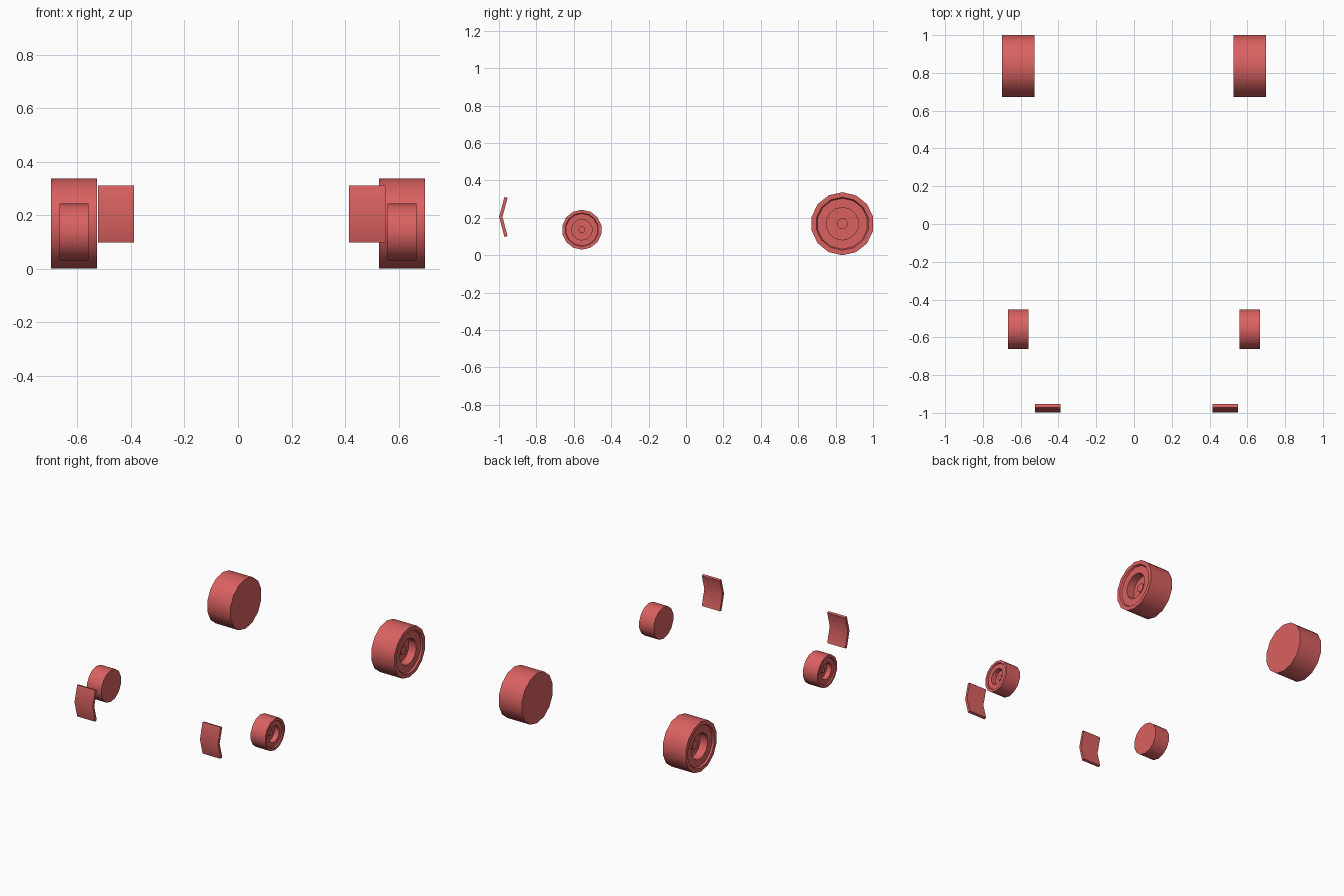
import bpy, bmesh
from math import sin, cos, pi, radians

if "Cube" in bpy.data.objects:
    bpy.data.objects.remove(bpy.data.objects["Cube"])

red = bpy.data.materials.new("red")
red.diffuse_color = (0.7, 0.12, 0.12, 1)
red.use_nodes = True
red.node_tree.nodes["Principled BSDF"].inputs["Base Color"].default_value = red.diffuse_color


def finish(bm, name):
    bmesh.ops.recalc_face_normals(bm, faces=bm.faces)
    mesh = bpy.data.meshes.new(name)
    bm.to_mesh(mesh)
    bm.free()
    mesh.materials.append(red)
    ob = bpy.data.objects.new(name, mesh)
    bpy.context.collection.objects.link(ob)
    bpy.ops.object.select_all(action='DESELECT')
    ob.select_set(True)
    bpy.context.view_layer.objects.active = ob
    bpy.ops.object.shade_smooth_by_angle(angle=radians(40))
    return ob


# Wheel profile (offset along axle, radius): inner cap, tread, rim step, dish, hub
PROFILE = [(0, 0.1685), (0.172, 0.1685), (0.172, 0.142), (0.160, 0.136),
           (0.160, 0.087), (0.105, 0.087), (0.105, 0.029), (0.125, 0.029)]
SIDES = 14


def wheel(name, side, x_inner, y, z, scale):
    bm = bmesh.new()
    rings = []
    for dx, r in PROFILE:
        ring = []
        for i in range(SIDES):
            a = 2 * pi * i / SIDES
            ring.append(bm.verts.new((side * (x_inner + dx * scale),
                                      y + r * scale * sin(a),
                                      z + r * scale * cos(a))))
        rings.append(ring)
    for a, b in zip(rings, rings[1:]):
        for i in range(SIDES):
            j = (i + 1) % SIDES
            bm.faces.new((a[i], a[j], b[j], b[i]))
    bm.faces.new(rings[0])
    bm.faces.new(rings[-1])
    return finish(bm, name)


# Bent plate profile (y, z), extruded along x
PLATE = [(-0.971, 0.311), (-0.999, 0.205), (-0.971, 0.098),
         (-0.954, 0.102), (-0.981, 0.205), (-0.954, 0.307)]


def plate(name, x0, x1):
    bm = bmesh.new()
    a = [bm.verts.new((x0, y, z)) for y, z in PLATE]
    b = [bm.verts.new((x1, y, z)) for y, z in PLATE]
    for i in range(6):
        j = (i + 1) % 6
        bm.faces.new((a[i], a[j], b[j], b[i]))
    for ring in (a, b):
        bm.faces.new((ring[0], ring[1], ring[4], ring[5]))
        bm.faces.new((ring[1], ring[2], ring[3], ring[4]))
    return finish(bm, name)


# Large rear wheels and smaller front wheels on both sides
for label, side in (("left", -1), ("right", 1)):
    wheel("rear_wheel_" + label, side, 0.527, 0.836, 0.1685, 1.0)
    wheel("front_wheel_" + label, side, 0.558, -0.557, 0.1365, 0.633)

# Front plates
plate("front_plate_left", -0.523, -0.388)
plate("front_plate_right", 0.415, 0.550)
